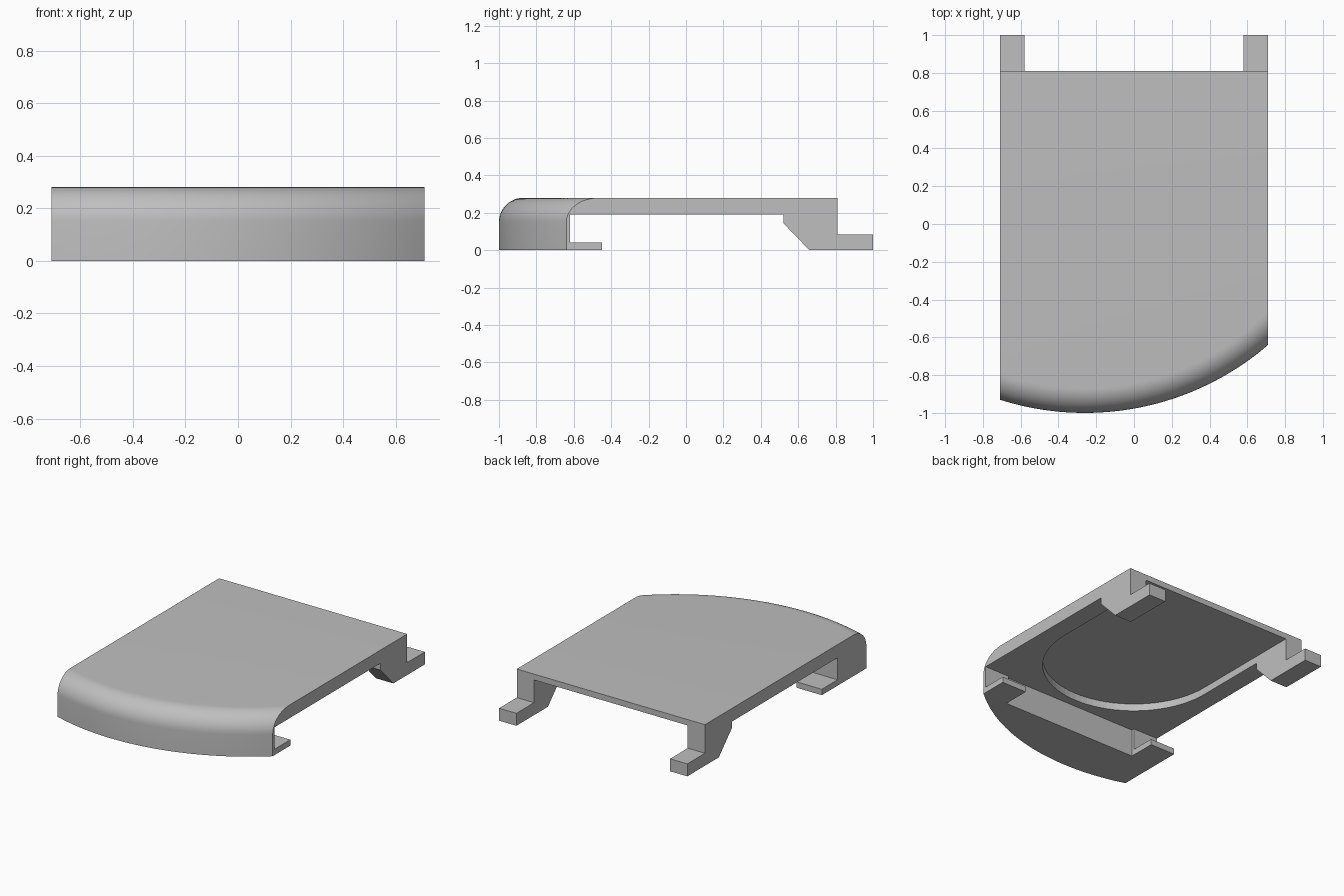
import bpy, bmesh, math

cube = bpy.data.objects.get("Cube")
if cube:
    bpy.data.objects.remove(cube, do_unlink=True)

grey = bpy.data.materials.new("plain grey")
grey.use_nodes = True
colour = (0.52, 0.52, 0.52, 1)
grey.diffuse_color = colour
grey.node_tree.nodes["Principled BSDF"].inputs["Base Color"].default_value = colour

HALF, TOP, UNDER, BACK, WALL = 0.71, 0.28, 0.19, 0.81, -0.62
LEG_IN, TAB_IN = 0.58, 0.52


def loft(name, rings):
    """Skin a list of matching closed rings and cap both ends."""
    bm = bmesh.new()
    rows = [[bm.verts.new(p) for p in ring] for ring in rings]
    n = len(rows[0])
    for a, b in zip(rows, rows[1:]):
        for i in range(n):
            j = (i + 1) % n
            bm.faces.new((a[i], a[j], b[j], b[i]))
    bm.faces.new(rows[0])
    bm.faces.new(rows[-1])
    bmesh.ops.recalc_face_normals(bm, faces=bm.faces)
    mesh = bpy.data.meshes.new(name)
    bm.to_mesh(mesh)
    bm.free()
    mesh.materials.append(grey)
    obj = bpy.data.objects.new(name, mesh)
    bpy.context.collection.objects.link(obj)
    return obj


def extrude_x(name, profile, x0, x1):
    return loft(name, [[(x, y, z) for y, z in profile] for x in (x0, x1)])


def box_profile(y0, y1, z0, z1):
    return [(y0, z0), (y1, z0), (y1, z1), (y0, z1)]


def cut(obj, cutter):
    mod = obj.modifiers.new("cut", "BOOLEAN")
    mod.operation = "DIFFERENCE"
    mod.solver = "EXACT"
    mod.object = cutter
    cutter.hide_render = True
    cutter.hide_set(True)


# Cover: cross-sections along x, with an off-centre bowed and rounded front
CX, CY, R, FILLET = -0.26, 0.487, 1.487, 0.13
STEPS, SLICES = 12, 48


def cover_slice(x):
    ring = [(x, WALL, 0), (x, CY - math.sqrt(R ** 2 - (x - CX) ** 2), 0)]
    for i in range(STEPS + 1):
        a = math.pi / 2 * i / STEPS
        r = R - FILLET * (1 - math.cos(a))
        ring.append((x, CY - math.sqrt(r ** 2 - (x - CX) ** 2),
                     TOP - FILLET * (1 - math.sin(a))))
    return ring + [(x, BACK, TOP), (x, BACK, UNDER), (x, WALL, UNDER)]


cover = loft("cover", [cover_slice(-HALF + 2 * HALF * i / SLICES)
                       for i in range(SLICES + 1)])

# Round-ended recess in the underside, open at the back
outline = [(LEG_IN, 1), (-LEG_IN, 1)]
for i in range(41):
    a = math.pi + math.pi * i / 40
    outline.append((LEG_IN * math.cos(a), LEG_IN * math.sin(a)))
cut(cover, loft("recess_cutter", [[(x, y, z) for x, y in outline]
                                  for z in (0.1, 0.24)]))

# Shallow step in the inner front wall between the tabs
cut(cover, extrude_x("wall_cutter", box_profile(WALL - 0.02, WALL + 0.1, -0.1, UNDER),
                     -TAB_IN, TAB_IN))

# Rear legs with feet, and front tabs, one on each side
leg_profile = [(0.52, UNDER), (0.52, 0.145), (0.66, 0), (1, 0),
               (1, 0.085), (BACK, 0.085), (BACK, UNDER)]
parts = [cover]
for side, s in (("left", 1), ("right", -1)):
    parts.append(extrude_x(side + "_rear_leg", leg_profile, s * LEG_IN, s * HALF))
    parts.append(extrude_x(side + "_front_tab", box_profile(WALL, -0.45, 0, 0.04),
                           s * TAB_IN, s * HALF))

# Smooth the curves, keep the edges crisp
bpy.ops.object.select_all(action="DESELECT")
for obj in parts:
    obj.select_set(True)
bpy.context.view_layer.objects.active = cover
bpy.ops.object.shade_smooth_by_angle(angle=math.radians(30))
